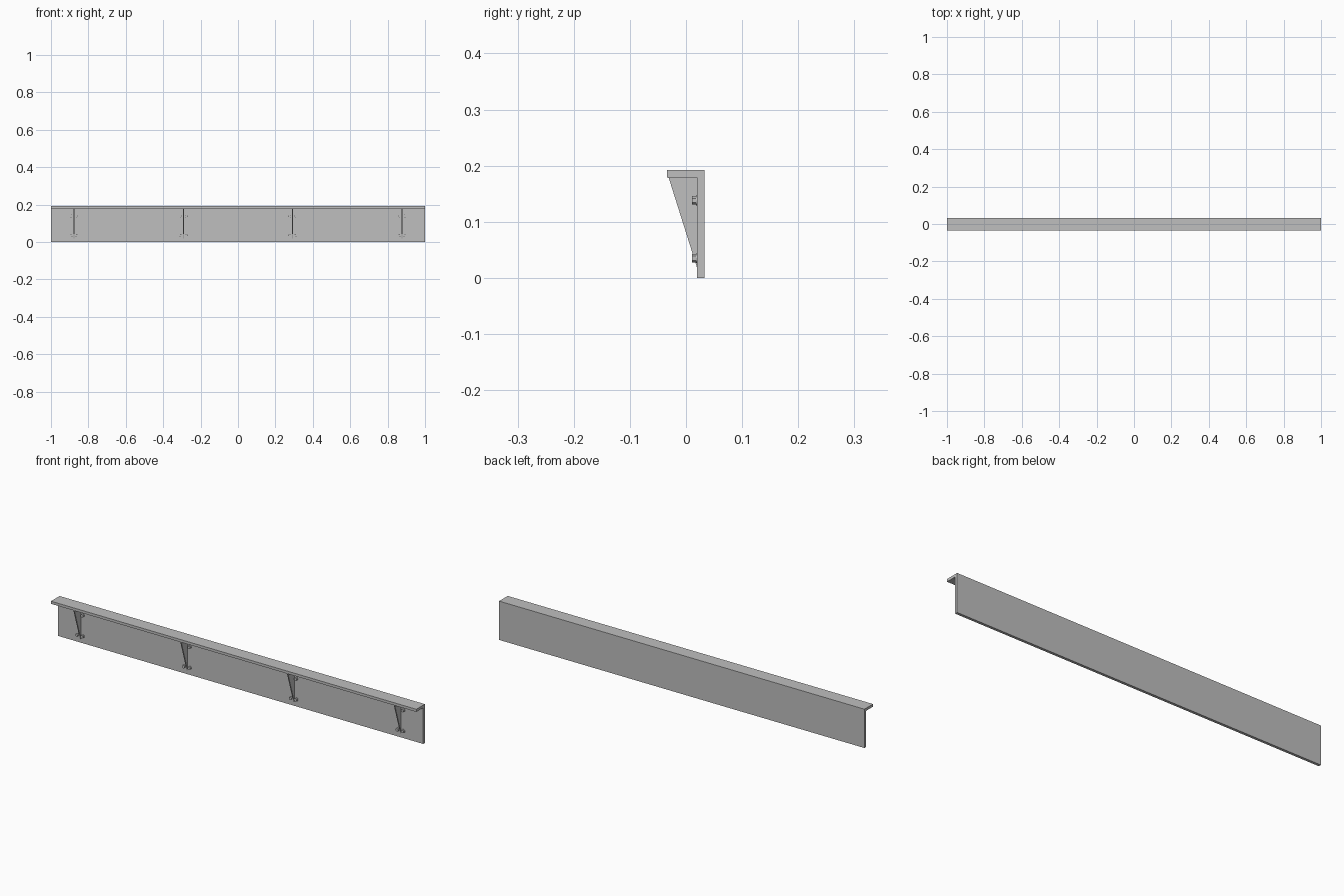
import bpy, bmesh, math
from mathutils import Matrix

if "Cube" in bpy.data.objects:
    bpy.data.objects.remove(bpy.data.objects["Cube"])

steel = bpy.data.materials.new("grey steel")
steel.diffuse_color = (0.52, 0.52, 0.52, 1)
steel.use_nodes = True
steel.node_tree.nodes["Principled BSDF"].inputs["Base Color"].default_value = steel.diffuse_color


def extrude_profile(name, profile, x0, x1):
    """Extrude a closed (y, z) profile along x."""
    bm = bmesh.new()
    face = bm.faces.new([bm.verts.new((x0, y, z)) for y, z in profile])
    ext = bmesh.ops.extrude_face_region(bm, geom=[face])
    verts = [g for g in ext["geom"] if isinstance(g, bmesh.types.BMVert)]
    bmesh.ops.translate(bm, verts=verts, vec=(x1 - x0, 0, 0))
    bmesh.ops.recalc_face_normals(bm, faces=bm.faces)
    return finish(name, bm)


def finish(name, bm):
    mesh = bpy.data.meshes.new(name)
    bm.to_mesh(mesh)
    bm.free()
    mesh.materials.append(steel)
    obj = bpy.data.objects.new(name, mesh)
    bpy.context.collection.objects.link(obj)
    return obj


def bolt(name, x, z):
    """Hex head on a thin round washer, pointing to the front."""
    bm = bmesh.new()
    for sides, radius, y0, y1 in ((16, 0.0088, 0.0175, 0.0197),
                                  (6, 0.0076, 0.0107, 0.0175)):
        m = (Matrix.Translation((x, (y0 + y1) / 2, z))
             @ Matrix.Rotation(math.pi / 2, 4, 'X'))
        bmesh.ops.create_cone(bm, cap_ends=True, segments=sides, radius1=radius,
                              radius2=radius, depth=y1 - y0, matrix=m)
    finish(name, bm)


# L-shaped beam: upright plate with a top ledge
extrude_profile("angle_beam",
                [(0.033, 0), (0.033, 0.192), (-0.034, 0.192), (-0.034, 0.179),
                 (0.0197, 0.179), (0.0197, 0)], -1, 1)

# Triangular gussets, each with four bolts
for i, x in enumerate((-0.877, -0.292, 0.292, 0.877)):
    extrude_profile(f"gusset_{i}",
                    [(0.0197, 0.179), (-0.031, 0.179), (0.0197, 0.018)],
                    x - 0.0027, x + 0.0027)
    for side in (-1, 1):
        for level, z in (("lower", 0.035), ("upper", 0.138)):
            bolt(f"{level}_bolt_{i}_{'left' if side < 0 else 'right'}",
                 x + side * 0.0145, z)
